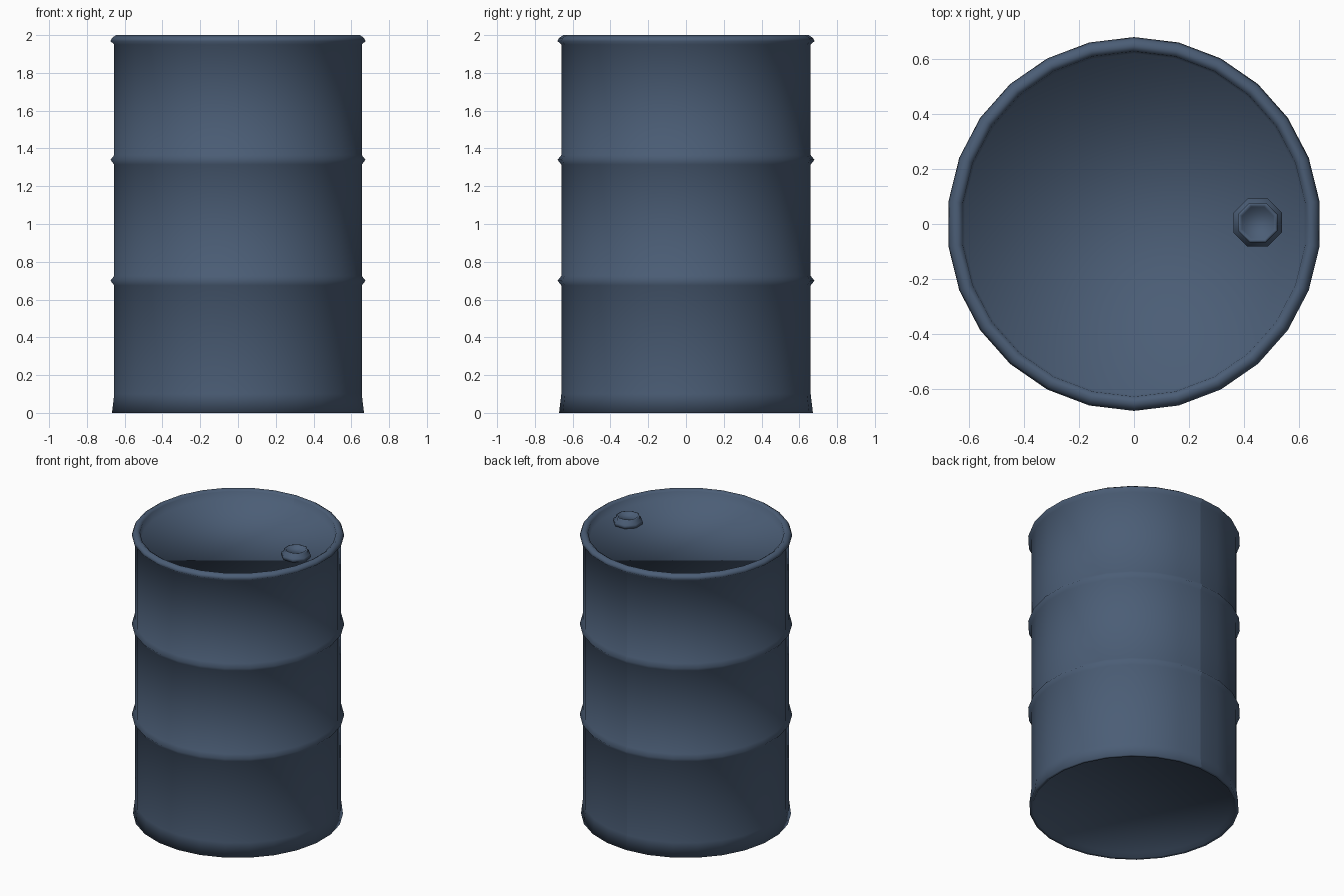
import bpy
import math

cube = bpy.data.objects.get("Cube")
if cube:
    bpy.data.objects.remove(cube)

# One painted steel colour
steel = bpy.data.materials.new("blue_grey_steel")
steel.use_nodes = True
colour = (0.07, 0.11, 0.18, 1.0)
steel.diffuse_color = colour
steel.node_tree.nodes["Principled BSDF"].inputs["Base Color"].default_value = colour


def lathe(name, profile, sides, start, location=(0, 0, 0), seam=False):
    """Revolve (radius, height) points, capping both ends, shaded smooth."""
    verts, faces = [], []
    for radius, height in profile:
        for i in range(sides):
            angle = start + math.tau * i / sides
            verts.append((radius * math.cos(angle), radius * math.sin(angle), height))
    for row in range(len(profile) - 1):
        low, high = row * sides, (row + 1) * sides
        for i in range(sides):
            j = (i + 1) % sides
            faces.append((low + i, low + j, high + j, high + i))
    faces.append(tuple(reversed(range(sides))))
    last = (len(profile) - 1) * sides
    faces.append(tuple(range(last, last + sides)))

    mesh = bpy.data.meshes.new(name)
    mesh.from_pydata(verts, [], faces)
    mesh.update()
    mesh.materials.append(steel)
    for poly in mesh.polygons:
        poly.use_smooth = True
    if seam:
        # Welded vertical seam along the first column of the wall
        for edge in mesh.edges:
            a, b = edge.vertices
            if a % sides == 0 and b % sides == 0:
                edge.use_edge_sharp = True
    obj = bpy.data.objects.new(name, mesh)
    obj.location = location
    bpy.context.collection.objects.link(obj)
    return obj


WALL = 0.66
RIM = 0.68


def hoop(height):
    """Raised rolling hoop around the wall."""
    return [(WALL, height - 0.025), (RIM, height), (WALL, height + 0.025)]


# Drum: recessed base, flared foot, two hoops, rolled rim, sunken lid
base = [(0.63, 0.025), (0.65, 0.0), (0.672, 0.0), (WALL, 0.1)]
rim = [(WALL, 1.95), (RIM, 1.968), (0.672, 1.985), (0.65, 2.0),
       (0.628, 1.985), (0.62, 1.935)]
lathe("drum_shell", base + hoop(0.7) + hoop(1.34) + rim, 26, math.pi / 2, seam=True)

# Bung: flanged octagonal plug with a dished top
bung = [(0.095, 0.0), (0.095, 0.025), (0.078, 0.035), (0.078, 0.052),
        (0.068, 0.055), (0.062, 0.04)]
lathe("bung_cap", bung, 8, math.pi / 8, location=(0.45, 0.005, 1.933))
